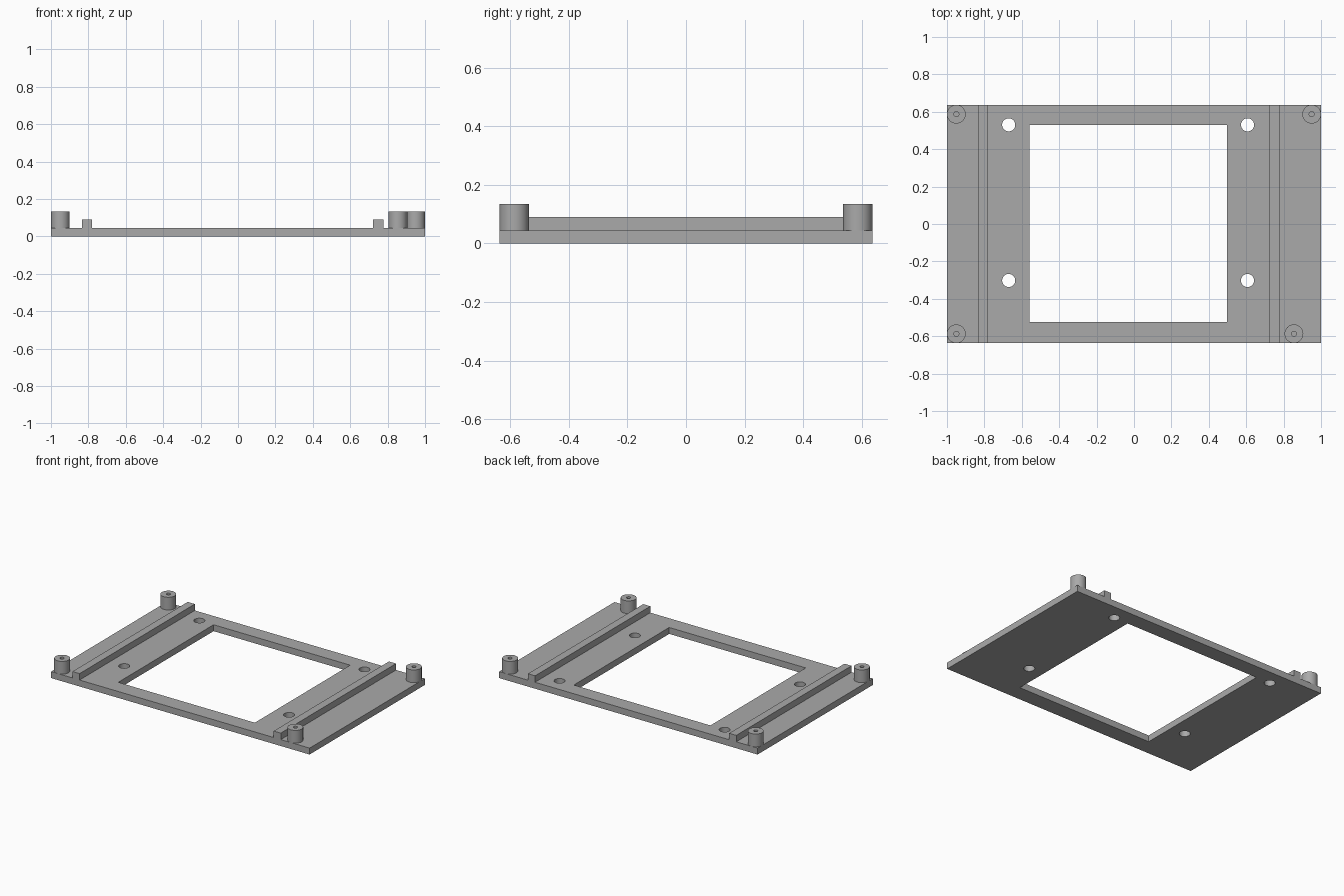
import bpy

if "Cube" in bpy.data.objects:
    bpy.data.objects.remove(bpy.data.objects["Cube"])

HALF_Y = 0.637
PLATE_TOP, RAIL_TOP, POST_TOP = 0.045, 0.09, 0.134

grey = bpy.data.materials.new("matte grey")
grey.use_nodes = True
colour = (0.4, 0.4, 0.4, 1)
grey.diffuse_color = colour
grey.node_tree.nodes["Principled BSDF"].inputs["Base Color"].default_value = colour


def finish(name):
    obj = bpy.context.object
    obj.name = name
    obj.data.materials.append(grey)
    return obj


def box(name, x0, x1, y0, y1, z0, z1):
    bpy.ops.mesh.primitive_cube_add(
        size=1, location=((x0 + x1) / 2, (y0 + y1) / 2, (z0 + z1) / 2))
    bpy.context.object.scale = (x1 - x0, y1 - y0, z1 - z0)
    bpy.ops.object.transform_apply(location=False, rotation=False, scale=True)
    return finish(name)


def rod(name, x, y, radius, z0, z1):
    bpy.ops.mesh.primitive_cylinder_add(
        vertices=48, radius=radius, depth=z1 - z0, location=(x, y, (z0 + z1) / 2))
    return finish(name)


def cut(target, cutters):
    bpy.context.view_layer.objects.active = target
    for cutter in cutters:
        mod = target.modifiers.new("cut", "BOOLEAN")
        mod.operation, mod.solver, mod.object = "DIFFERENCE", "EXACT", cutter
        bpy.ops.object.modifier_apply(modifier=mod.name)
        bpy.data.objects.remove(cutter)


def smooth(obj):
    bpy.ops.object.select_all(action="DESELECT")
    obj.select_set(True)
    bpy.context.view_layer.objects.active = obj
    bpy.ops.object.shade_smooth_by_angle()


# Base plate with a large window and four screw holes
plate = box("base_plate", -1, 1, -HALF_Y, HALF_Y, 0, PLATE_TOP)
cutters = [box("window_cutter", -0.56, 0.497, -0.524, 0.53, -0.1, 0.2)]
cutters += [rod("screw_hole_cutter", x, y, 0.035, -0.1, 0.2)
            for x in (-0.67, 0.607) for y in (-0.302, 0.53)]
cut(plate, cutters)
smooth(plate)

# Rails running the full depth of the plate
for name, x in (("right_rail", -0.835), ("left_rail", 0.722)):
    box(name, x, x + 0.055, -HALF_Y, HALF_Y, PLATE_TOP, RAIL_TOP)

# Standoff posts with blind pilot holes
posts = {"back_right_post": (-0.95, 0.587), "back_left_post": (0.95, 0.587),
         "front_right_post": (-0.95, -0.587), "front_left_post": (0.855, -0.587)}
for name, (x, y) in posts.items():
    post = rod(name, x, y, 0.05, PLATE_TOP, POST_TOP)
    cut(post, [rod("pilot_cutter", x, y, 0.0135, PLATE_TOP + 0.002, 0.2)])
    smooth(post)
